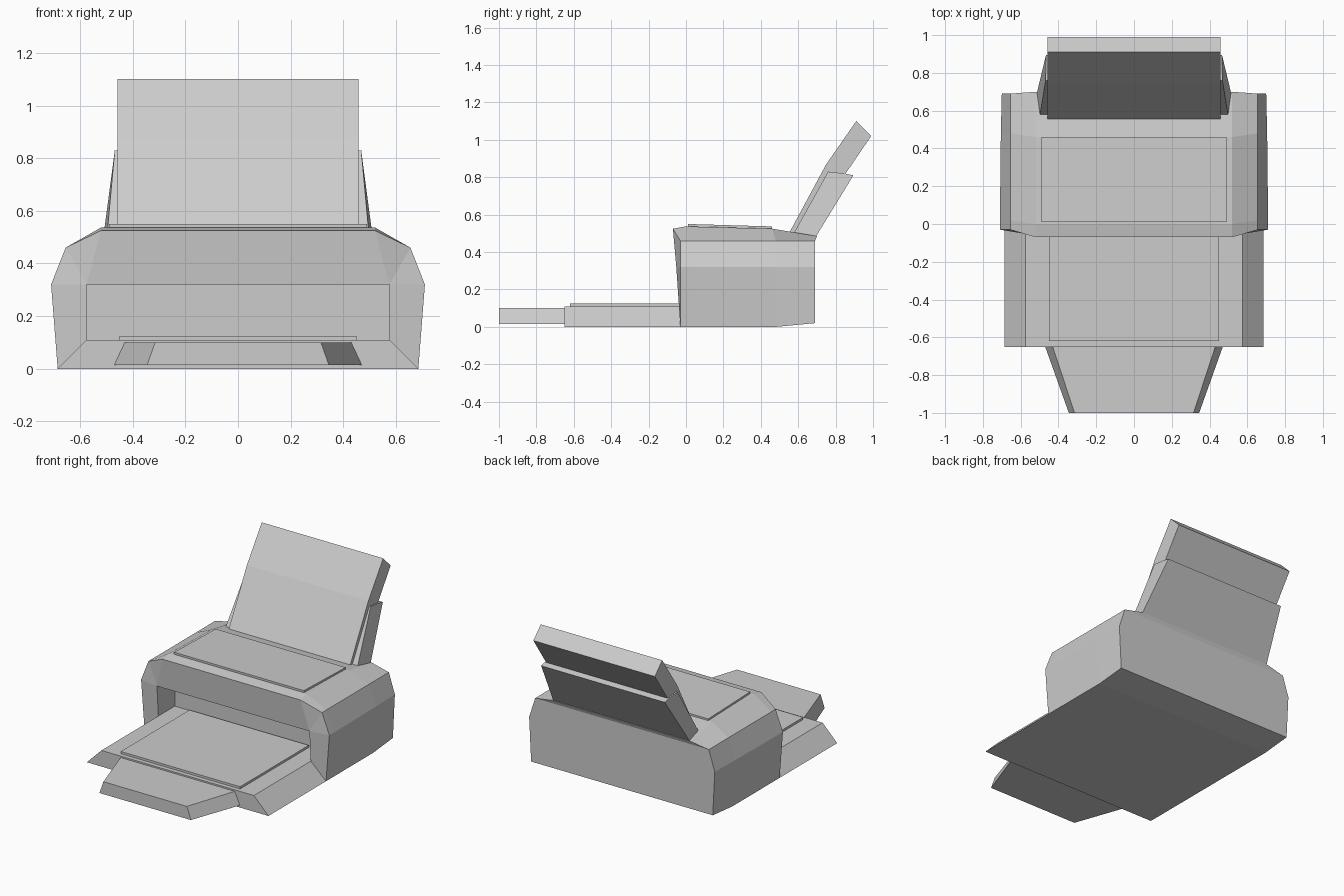
import bpy, bmesh

if "Cube" in bpy.data.objects:
    bpy.data.objects.remove(bpy.data.objects["Cube"])

grey = bpy.data.materials.new("light_grey")
grey.diffuse_color = (0.604, 0.604, 0.604, 1)
grey.use_nodes = True
grey.node_tree.nodes["Principled BSDF"].inputs["Base Color"].default_value = grey.diffuse_color


def finish(name, bm):
    """Turn a bmesh into a flat-shaded object."""
    bmesh.ops.remove_doubles(bm, verts=bm.verts, dist=1e-5)
    bmesh.ops.recalc_face_normals(bm, faces=bm.faces)
    me = bpy.data.meshes.new(name)
    bm.to_mesh(me)
    bm.free()
    me.materials.append(grey)
    ob = bpy.data.objects.new(name, me)
    bpy.context.collection.objects.link(ob)
    return ob


def loft(name, a, b):
    """Solid between two matching loops of points."""
    bm = bmesh.new()
    va = [bm.verts.new(p) for p in a]
    vb = [bm.verts.new(p) for p in b]
    n = len(a)
    bm.faces.new(va)
    bm.faces.new(vb)
    for i in range(n):
        j = (i + 1) % n
        bm.faces.new((va[i], va[j], vb[j], vb[i]))
    return finish(name, bm)


def side_prism(name, profile, widths):
    """Mirror a (y, z) side profile to both sides at the given half widths."""
    return loft(name, [(-w, y, z) for (y, z), w in zip(profile, widths)],
                [(w, y, z) for (y, z), w in zip(profile, widths)])


# body shell: half cross-sections from front to back, mirrored in x
sections = [
    [(.685, -.03, 0), (.71, -.03, .32), (.655, -.03, .46), (.52, -.07, .525)],
    [(.685, .02, 0), (.71, .02, .32), (.655, .02, .46), (.52, .0, .537)],
    [(.685, .48, 0), (.705, .48, .32), (.655, .48, .46), (.52, .46, .525)],
    [(.685, .69, .02), (.70, .69, .32), (.655, .69, .46), (.52, .70, .485)],
]
bm = bmesh.new()


def both(*pts):
    """Add a face and its mirror image."""
    for s in (1, -1):
        bm.faces.new([bm.verts.new((s * x, y, z)) for x, y, z in pts])


def across(p, q):
    """Add a face spanning from the left side to the right side."""
    pts = [p, q, (-q[0], q[1], q[2]), (-p[0], p[1], p[2])]
    bm.faces.new([bm.verts.new(c) for c in pts])


for a, b in zip(sections, sections[1:]):
    for i in range(3):
        both(a[i], a[i + 1], b[i + 1], b[i])
    across(a[0], b[0])
    across(a[3], b[3])
back = sections[-1]
for i in range(3):
    across(back[i], back[i + 1])

# body front with recessed paper opening
f0, f1, f2, f3 = sections[0]
low, high = (.575, -.037, .11), (.575, -.052, .32)
low_in, high_in = (.575, .14, .11), (.575, .14, .32)
both(f0, f1, high, low)
both(f1, f2, high)
both(f2, f3, high)
across(f3, high)
across(f0, low)
both(low, high, high_in, low_in)
across(low, low_in)
across(high, high_in)
across(low_in, high_in)
finish("body", bm)

# raised lid panel
side_prism("lid_panel", [(.01, .51), (.01, .55), (.46, .537), (.46, .50)], [.49] * 4)

# output tray with sloping sides
tray = [(-.685, 0), (.685, 0), (.575, .11), (-.575, .11)]
loft("output_tray", [(x, -.65, z) for x, z in tray], [(x, -.03, z) for x, z in tray])
side_prism("tray_plate", [(-.62, .10), (-.62, .125), (.12, .125), (.12, .10)], [.45] * 4)

# tapered tray extension
side_prism("tray_extension", [(-1, .015), (-.65, .015), (-.65, .10), (-1, .10)],
           [.345, .47, .43, .315])

# upright paper stack, slightly bent
side_prism("paper_stack", [(.545, .49), (.75, .87), (.91, 1.10), (.99, 1.02), (.84, .80), (.63, .46)],
           [.458] * 6)

# tapered support behind the paper
side_prism("paper_support", [(.565, .48), (.76, .83), (.85, .82), (.895, .81), (.69, .475)],
           [.50, .468, .466, .466, .515])
